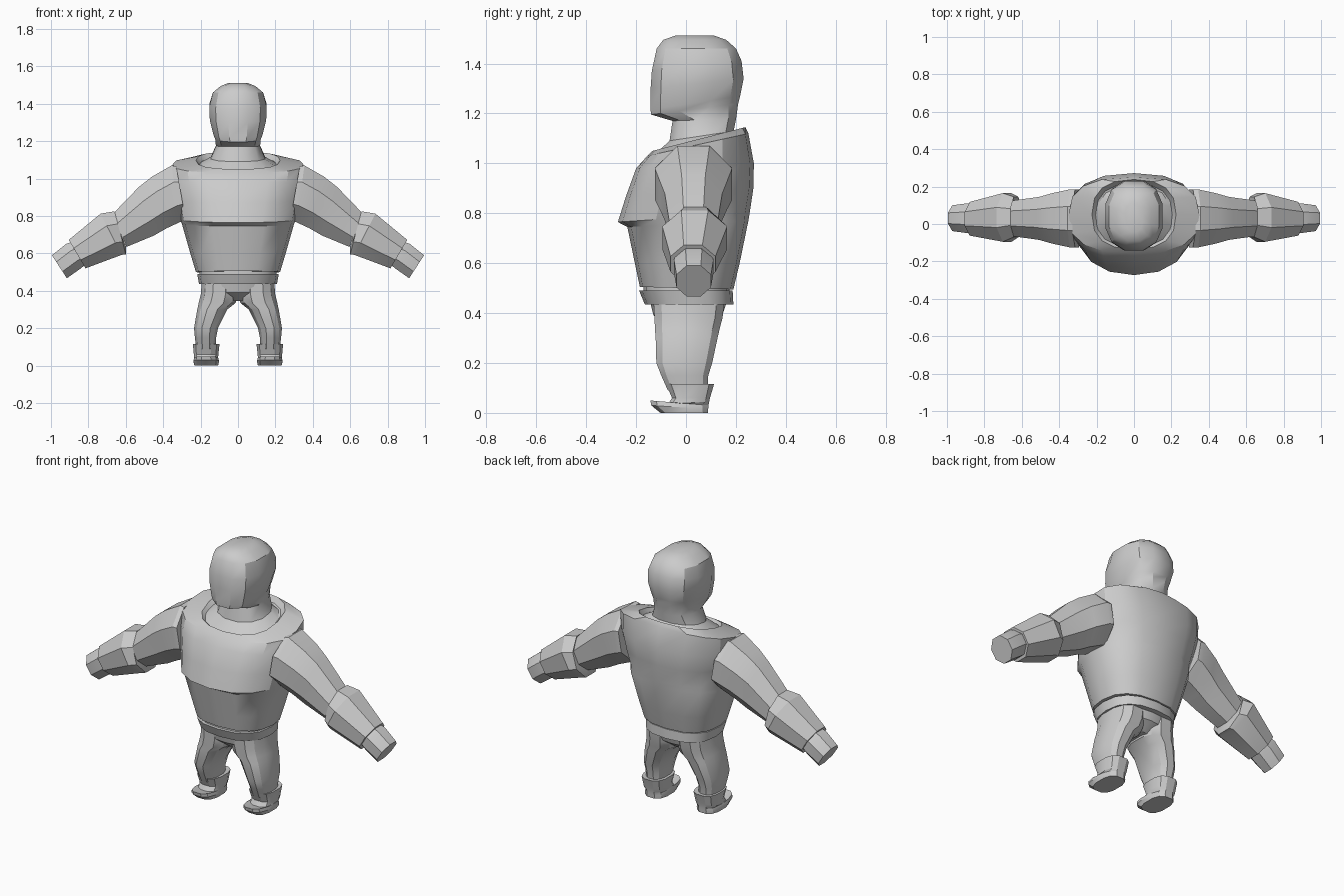
import bpy, bmesh
from math import sin, cos, pi, radians
from mathutils import Vector


def spow(v, e):
    return (abs(v) ** e) * (1 if v >= 0 else -1)


def loft(name, rings, angle=28):
    """Skin a list of equal-length point rings and cap both ends."""
    bm = bmesh.new()
    loops = [[bm.verts.new(p) for p in r] for r in rings]
    n = len(loops[0])
    for a, b in zip(loops, loops[1:]):
        for i in range(n):
            j = (i + 1) % n
            bm.faces.new((a[i], a[j], b[j], b[i]))
    bm.faces.new(loops[0])
    bm.faces.new(loops[-1])
    bmesh.ops.recalc_face_normals(bm, faces=bm.faces)
    me = bpy.data.meshes.new(name)
    bm.to_mesh(me)
    bm.free()
    ob = bpy.data.objects.new(name, me)
    bpy.context.collection.objects.link(ob)
    bpy.ops.object.select_all(action='DESELECT')
    ob.select_set(True)
    bpy.context.view_layer.objects.active = ob
    bpy.ops.object.shade_smooth_by_angle(angle=radians(angle))
    return ob


def ring(zf, zb, x0, x1, yf, yb, e=0.85, n=16, phase=0.0):
    """Upright-body ring: front/back heights, x range, y range, squareness."""
    pts = []
    for i in range(n):
        t = 2 * pi * (i + phase) / n
        c, s = spow(cos(t), e), spow(sin(t), e)
        k = (s + 1) / 2
        pts.append(Vector(((x0 + x1) / 2 + c * (x1 - x0) / 2,
                           yf + k * (yb - yf), zf + k * (zb - zf))))
    return pts


def limb_ring(side, top, bot, y0, y1, n=8):
    """Arm ring spanned between a top and a bottom point of the front outline."""
    t, b = Vector((top[0], 0, top[1])), Vector((bot[0], 0, bot[1]))
    c, h = (t + b) / 2, (t - b) / 2
    pts = []
    for i in range(n):
        a = 2 * pi * (i + .5) / n
        p = c + h * cos(a) / cos(pi / n)
        p.y = (y0 + y1) / 2 + (y1 - y0) / 2 * sin(a) / cos(pi / n)
        pts.append(Vector((p.x * side, p.y, p.z)))
    return pts


def body(rows, **kw):
    return [ring(zf, zb, -rx, rx, yf, yb, e, **kw) for zf, zb, rx, yf, yb, e in rows]


# jacket: waist, overhanging chest, shoulders, sunken collar
loft("jacket", body([
    (.505, .495, .225, -.185, .190, .8),
    (.60, .60, .255, -.205, .215, .8),
    (.745, .77, .300, -.235, .250, .8),
    (.765, .80, .312, -.273, .255, .9),
    (.87, .90, .328, -.240, .270, .85),
    (.98, 1.00, .345, -.200, .272, .8),
    (1.03, 1.12, .350, -.155, .250, .75),
    (1.05, 1.145, .225, -.135, .238, .8),
    (1.035, 1.115, .205, -.120, .215, .8)]))

# belt and the gap strip above it
loft("belt", body([
    (.435, .435, .208, -.165, .190, .8),
    (.49, .49, .218, -.188, .187, .8)]))
loft("waist_gap", body([
    (.48, .48, .205, -.170, .175, .8),
    (.52, .52, .205, -.170, .175, .8)]))

# head with neck, chin shelf and flat face panel
loft("head", body([
    (1.03, 1.11, .215, -.135, .215, .9),
    (1.09, 1.13, .150, -.070, .195, .9),
    (1.17, 1.18, .122, -.058, .205, .9),
    (1.195, 1.24, .125, -.145, .214, .8),
    (1.215, 1.27, .135, -.147, .222, .8),
    (1.30, 1.34, .155, -.147, .236, .8),
    (1.37, 1.41, .158, -.142, .228, .8),
    (1.46, 1.46, .138, -.122, .205, .8),
    (1.495, 1.495, .095, -.095, .165, .85),
    (1.512, 1.512, .050, -.045, .115, .9)], n=12, phase=.5), 32)

# pelvis bridging the two legs
loft("pelvis", body([
    (.345, .345, .07, -.075, .085, .9),
    (.39, .39, .19, -.130, .145, .85),
    (.45, .45, .195, -.145, .165, .85)]))

for s, tag in ((1, "left"), (-1, "right")):
    # sleeve
    loft(tag + "_sleeve", [limb_ring(s, *r) for r in [
        ((.33, 1.065), (.28, .78), -.125, .185),
        ((.355, 1.07), (.315, .765), -.125, .185),
        ((.46, 1.01), (.38, .735), -.105, .165),
        ((.53, .955), (.45, .695), -.085, .145),
        ((.675, .805), (.595, .635), -.065, .125)]], 22)
    # flared forearm cuff
    loft(tag + "_cuff", [limb_ring(s, *r) for r in [
        ((.67, .80), (.60, .64), -.065, .125),
        ((.66, .825), (.60, .595), -.07, .145),
        ((.735, .812), (.622, .592), -.095, .165),
        ((.905, .672), (.815, .520), -.062, .118)]], 22)
    # mitten-like hand
    loft(tag + "_hand", [limb_ring(s, *r) for r in [
        ((.88, .665), (.815, .54), -.045, .105),
        ((.92, .650), (.84, .520), -.048, .110),
        ((.995, .59), (.915, .467), -.038, .10)]], 22)
    # trouser leg
    leg = [(.46, .00, .195, -.135, .16), (.38, .00, .202, -.13, .15),
           (.335, .01, .213, -.128, .138), (.30, .055, .22, -.125, .130),
           (.20, .105, .237, -.122, .108), (.15, .115, .232, -.102, .092),
           (.09, .118, .225, -.075, .088)]
    loft(tag + "_leg", [[Vector((p.x * s, p.y, p.z)) for p in
                         ring(z, z, a, b, f, k, .8, 12, .5)]
                        for z, a, b, f, k in leg])
    # boot with upturned toe and open cuff
    boot = [(0, 0, .105, .235, -.105, .09), (.03, .015, .10, .24, -.142, .092),
            (.05, .03, .105, .235, -.146, .093), (.035, .045, .105, .237, -.075, .095),
            (.06, .06, .103, .238, -.058, .098), (.115, .115, .097, .243, -.082, .115),
            (.112, .112, .115, .228, -.068, .10)]
    loft(tag + "_boot", [[Vector((p.x * s, p.y, p.z)) for p in
                          ring(zf, zb, a, b, f, k, .75, 12, .5)]
                         for zf, zb, a, b, f, k in boot])
